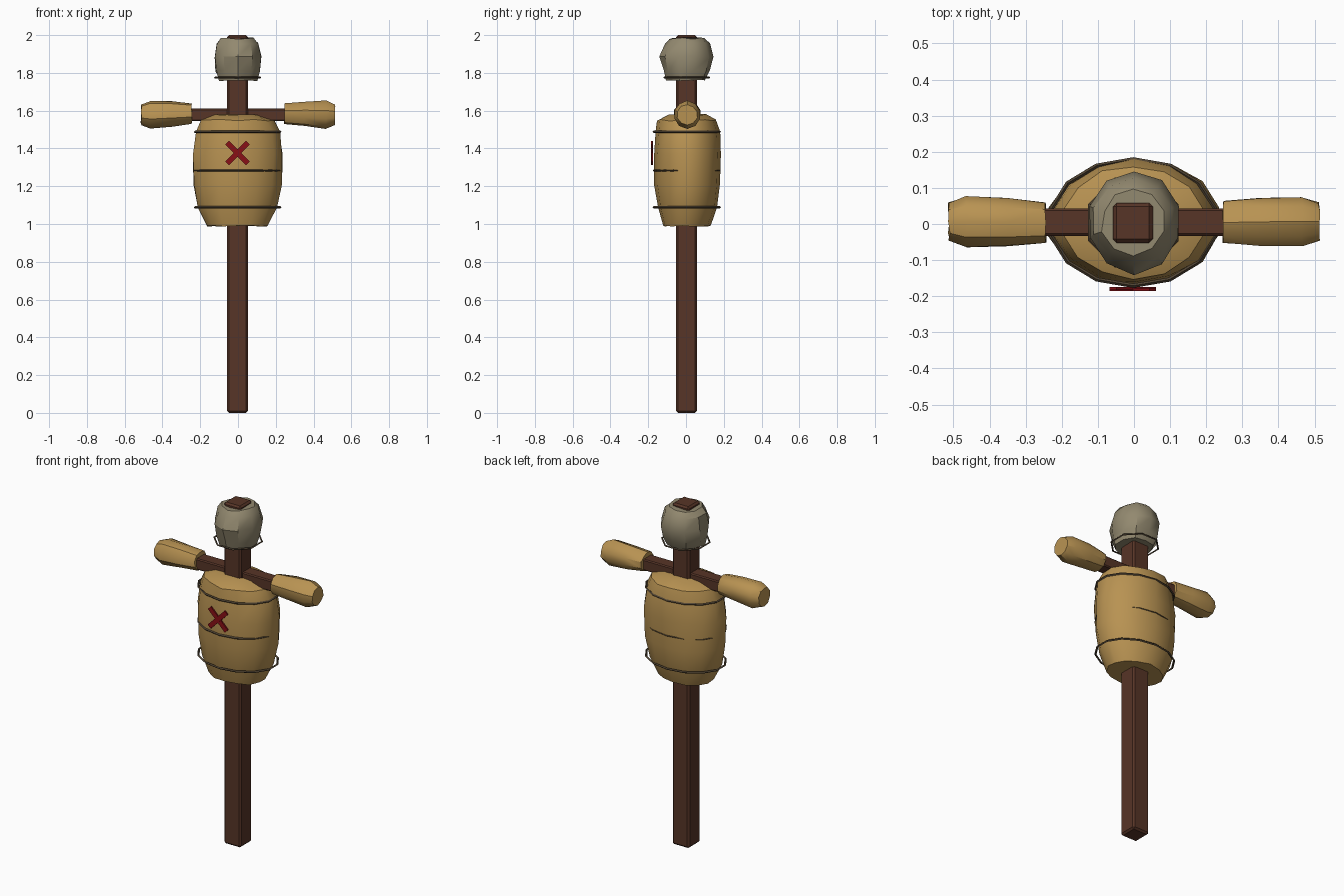
import bpy, bmesh, math, random
from mathutils import Vector

random.seed(4)
default = bpy.data.objects.get("Cube")
if default:
    bpy.data.objects.remove(default)


def material(name, rgb):
    m = bpy.data.materials.new(name)
    m.use_nodes = True
    m.diffuse_color = (*rgb, 1)
    m.node_tree.nodes["Principled BSDF"].inputs["Base Color"].default_value = (*rgb, 1)
    return m


WOOD = material("dark wood", (0.095, 0.035, 0.02))
SACK = material("straw sackcloth", (0.48, 0.29, 0.085))
HOOD = material("grey sackcloth", (0.29, 0.25, 0.16))
ROPE = material("rope", (0.085, 0.06, 0.035))
RED = material("red patch", (0.25, 0.005, 0.008))


def finish(bm, name, mat, angle=35):
    bmesh.ops.recalc_face_normals(bm, faces=bm.faces)
    mesh = bpy.data.meshes.new(name)
    bm.to_mesh(mesh)
    bm.free()
    mesh.materials.append(mat)
    ob = bpy.data.objects.new(name, mesh)
    bpy.context.collection.objects.link(ob)
    if angle:
        bpy.ops.object.select_all(action='DESELECT')
        ob.select_set(True)
        bpy.context.view_layer.objects.active = ob
        bpy.ops.object.shade_smooth_by_angle(angle=math.radians(angle))
    return ob


def box(name, size, loc, mat, bevel=0.0, turn=0.0):
    bm = bmesh.new()
    bmesh.ops.create_cube(bm, size=1)
    for v in bm.verts:
        v.co = Vector(c * s for c, s in zip(v.co, size))
    ob = finish(bm, name, mat, 0)
    ob.location = loc
    ob.rotation_euler.y = turn
    if bevel:
        b = ob.modifiers.new("worn edges", 'BEVEL')
        b.width = bevel
        b.segments = 1
    return ob


def stuffed(name, sections, sides, mat, along_x=False, wobble=0.004):
    """Loft closed ellipses; each section is (distance, centre u, centre v, radius u, radius v)."""
    bm = bmesh.new()
    rings = []
    for t, cu, cv, ru, rv in sections:
        ring = []
        for i in range(sides):
            a = 2 * math.pi * (i + 0.5) / sides
            j = random.uniform(-wobble, wobble)
            u, v = cu + (ru + j) * math.cos(a), cv + (rv + j) * math.sin(a)
            d = t + random.uniform(-wobble, wobble)
            ring.append(bm.verts.new((d, u, v) if along_x else (u, v, d)))
        rings.append(ring)
    for low, high in zip(rings, rings[1:]):
        for i in range(sides):
            k = (i + 1) % sides
            bm.faces.new((low[i], low[k], high[k], high[i]))
    bm.faces.new(rings[0])
    bm.faces.new(rings[-1])
    return finish(bm, name, mat)


def rope_loop(name, z, rx, ry, sides, thick=0.006):
    """Elliptical rope band with a four sided section."""
    bm = bmesh.new()
    rings = []
    for i in range(sides):
        a = 2 * math.pi * (i + 0.5) / sides
        ring = []
        for k in range(4):
            b = math.pi / 2 * k
            r = thick * math.cos(b)
            ring.append(bm.verts.new(((rx + r) * math.cos(a), (ry + r) * math.sin(a),
                                      thick * math.sin(b))))
        rings.append(ring)
    for i in range(sides):
        p, q = rings[i], rings[(i + 1) % sides]
        for k in range(4):
            n = (k + 1) % 4
            bm.faces.new((p[k], q[k], q[n], p[n]))
    ob = finish(bm, name, ROPE)
    ob.location = (-0.002, 0.004, z)


# Wooden frame
box("post", (0.11, 0.11, 2.0), (-0.003, 0.003, 1.0), WOOD, 0.01)
box("cross_beam", (0.9, 0.076, 0.065), (0, 0.005, 1.578), WOOD, 0.006)

# Stuffed body
stuffed("torso", [
    (0.99, -0.005, 0.003, 0.165, 0.125),
    (1.09, -0.005, 0.006, 0.213, 0.158),
    (1.21, -0.002, 0.007, 0.238, 0.174),
    (1.37, 0.0, 0.007, 0.242, 0.178),
    (1.49, 0.0, 0.007, 0.225, 0.170),
    (1.55, -0.002, 0.005, 0.196, 0.155),
    (1.578, -0.005, 0.005, 0.125, 0.10),
], 14, SACK)

# Stuffed head
stuffed("head", [
    (1.762, 0.0, 0.0, 0.103, 0.103),
    (1.81, 0.0, 0.003, 0.122, 0.124),
    (1.885, 0.0, 0.005, 0.130, 0.142),
    (1.955, -0.002, 0.008, 0.114, 0.117),
    (1.982, -0.002, 0.008, 0.088, 0.092),
], 10, HOOD, wobble=0.005)

# Sleeves
for side, s in (("left", 1), ("right", -1)):
    stuffed(side + "_sleeve", [
        (s * 0.245, 0.004, 1.583, 0.06, 0.055),
        (s * 0.35, 0.006, 1.582, 0.069, 0.065),
        (s * 0.465, 0.007, 1.579, 0.073, 0.073),
        (s * 0.512, 0.007, 1.579, 0.054, 0.054),
    ], 10, SACK, along_x=True, wobble=0.003)

# Rope bands
for name, z in (("upper", 1.488), ("middle", 1.283), ("lower", 1.088)):
    rope_loop(name + "_torso_rope", z, 0.232, 0.175, 14)
rope_loop("neck_rope", 1.775, 0.13, 0.13, 8, 0.005)

# Crossed patch on the chest
for name, turn in (("rising", 1), ("falling", -1)):
    box(name + "_patch_strip", (0.155, 0.008, 0.027), (-0.003, -0.180 + 0.001 * turn, 1.376),
        RED, 0, turn * math.radians(45))
